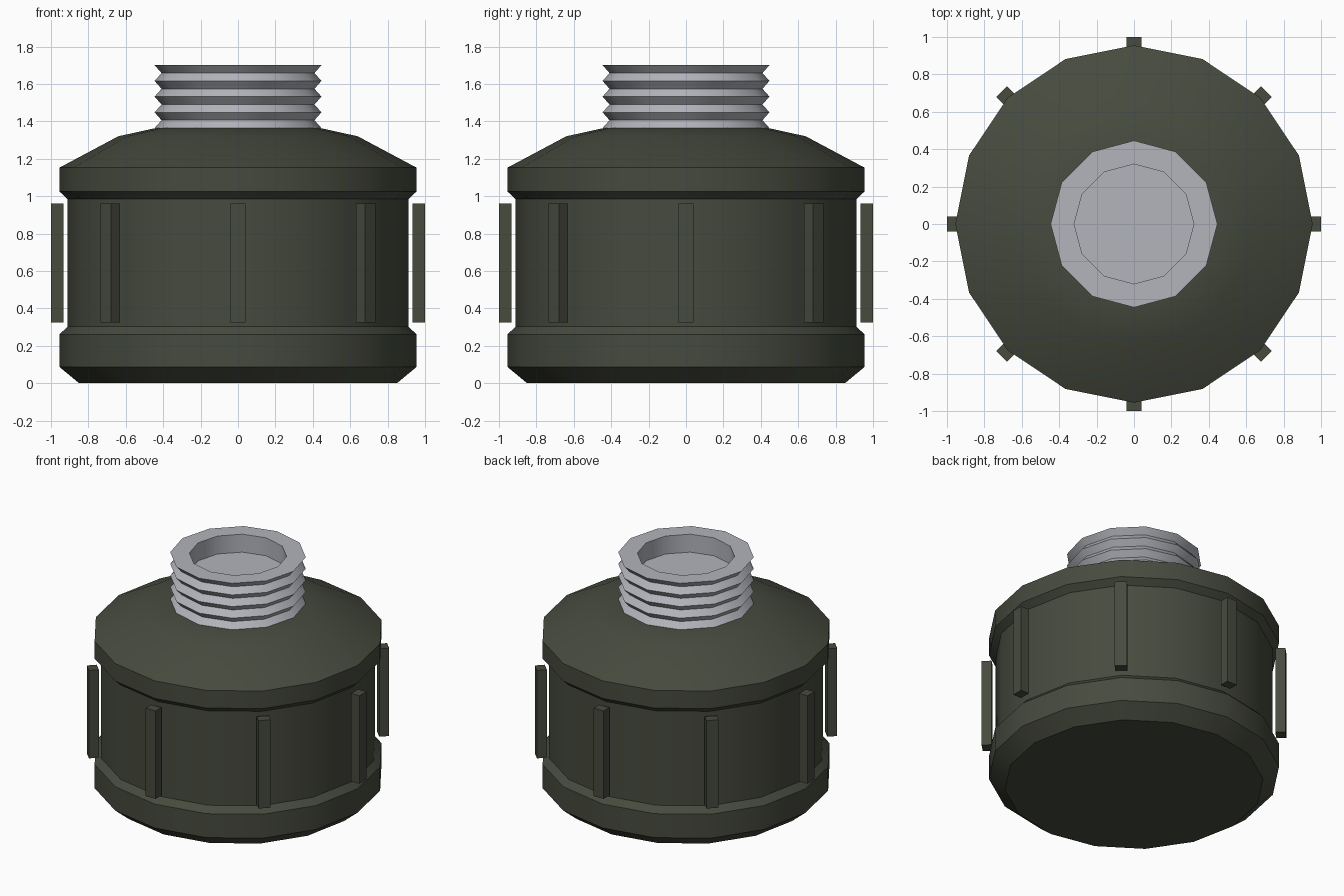
import bpy, bmesh, math
from mathutils import Matrix

if "Cube" in bpy.data.objects:
    bpy.data.objects.remove(bpy.data.objects["Cube"])


def material(name, rgb):
    m = bpy.data.materials.new(name)
    m.diffuse_color = (*rgb, 1)
    m.use_nodes = True
    m.node_tree.nodes["Principled BSDF"].inputs["Base Color"].default_value = m.diffuse_color
    return m


OLIVE = material("dark olive", (0.062, 0.069, 0.048))
GREY = material("light grey", (0.45, 0.46, 0.50))


def finish(name, bm, mat):
    bmesh.ops.recalc_face_normals(bm, faces=bm.faces)
    me = bpy.data.meshes.new(name)
    bm.to_mesh(me)
    bm.free()
    ob = bpy.data.objects.new(name, me)
    bpy.context.collection.objects.link(ob)
    me.materials.append(mat)
    return ob


def lathe(name, profile, sides, mat):
    """Turn a (radius, z) profile into a closed solid with capped ends."""
    bm = bmesh.new()
    rings = []
    for r, z in profile:
        rings.append([bm.verts.new((r * math.cos(math.tau * i / sides),
                                    r * math.sin(math.tau * i / sides), z))
                      for i in range(sides)])
    for a, b in zip(rings, rings[1:]):
        for i in range(sides):
            j = (i + 1) % sides
            bm.faces.new((a[i], a[j], b[j], b[i]))
    bm.faces.new(rings[0])
    bm.faces.new(rings[-1])
    ob = finish(name, bm, mat)
    bpy.ops.object.select_all(action='DESELECT')
    ob.select_set(True)
    bpy.context.view_layer.objects.active = ob
    bpy.ops.object.shade_smooth_by_angle(angle=math.radians(31))
    return ob


# Canister body with chamfered bands and sloped shoulder
lathe("canister_body", [(0.85, 0), (0.955, 0.087), (0.955, 0.26), (0.912, 0.302),
                        (0.912, 0.985), (0.955, 1.025), (0.955, 1.152),
                        (0.64, 1.32), (0.44, 1.364)], 16, OLIVE)

# Threaded neck: zigzag outside, shallow socket inside
z0, z1, turns = 1.364, 1.70, 4
pitch = (z1 - z0) / turns
neck = []
for k in range(turns):
    neck += [(0.446, z0 + k * pitch), (0.409, z0 + (k + 0.5) * pitch)]
neck += [(0.446, z1), (0.32, z1), (0.32, 1.57)]
lathe("threaded_neck", neck, 12, GREY)

# Eight upright ribs standing just off the wall
for k in range(8):
    bm = bmesh.new()
    bmesh.ops.create_cube(bm, size=1, matrix=(
        Matrix.Rotation(k * math.pi / 4, 4, 'Z')
        @ Matrix.Translation((0.967, 0, 0.643))
        @ Matrix.Diagonal((0.066, 0.08, 0.636, 1))))
    finish(f"grip_rib_{k + 1}", bm, OLIVE)
